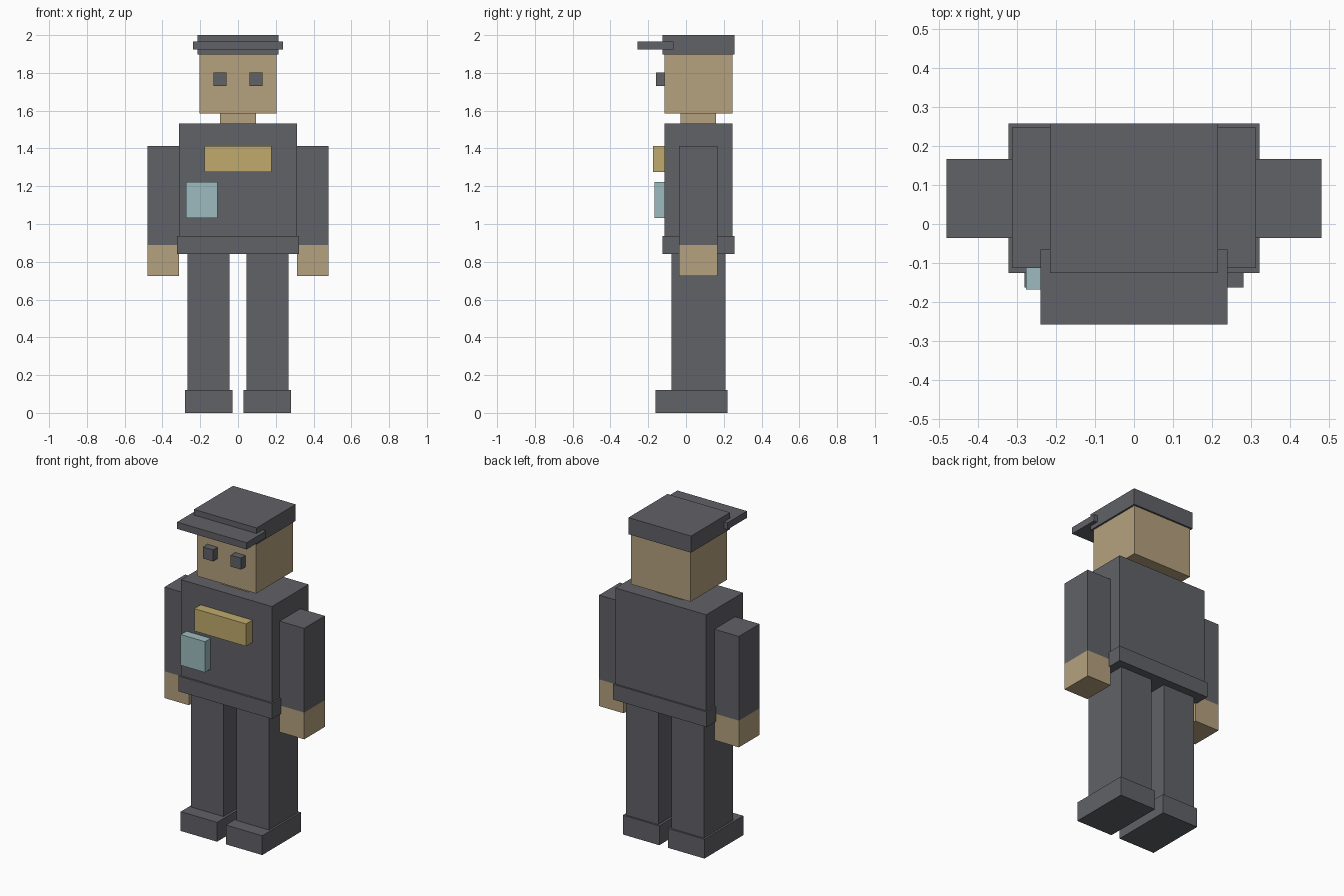
import bpy
from mathutils import Vector

default = bpy.data.objects.get("Cube")
if default:
    bpy.data.objects.remove(default, do_unlink=True)


def material(name, r, g, b):
    mat = bpy.data.materials.new(name)
    mat.use_nodes = True
    mat.diffuse_color = (r, g, b, 1)
    mat.node_tree.nodes["Principled BSDF"].inputs["Base Color"].default_value = (r, g, b, 1)
    return mat


grey = material("charcoal cloth", 0.12, 0.122, 0.136)
tan = material("tan skin", 0.46, 0.355, 0.21)
gold = material("gold plate", 0.53, 0.41, 0.155)
blue = material("pale blue badge", 0.34, 0.50, 0.52)


def box(name, mat, x, y, z):
    """Box from its (low, high) extents on each axis."""
    low, high = (Vector(c) for c in zip(x, y, z))
    bpy.ops.mesh.primitive_cube_add(size=1, location=(low + high) / 2)
    obj = bpy.context.object
    obj.name = obj.data.name = name
    for v in obj.data.vertices:
        v.co *= high - low
    obj.data.materials.append(mat)


def centred(name, mat, half, y, z):
    box(name, mat, (-half, half), y, z)


def pair(name, mat, x, y, z):
    """Left part on +x and its mirror on -x."""
    box("left_" + name, mat, x, y, z)
    box("right_" + name, mat, (-x[1], -x[0]), y, z)


body_y = (-0.113, 0.247)
trim_y = (-0.125, 0.258)
arm_y = (-0.036, 0.167)

# Legs and shoes
pair("shoe", grey, (0.03, 0.28), (-0.162, 0.219), (0, 0.12))
pair("leg", grey, (0.045, 0.268), (-0.078, 0.208), (0.12, 0.85))

# Torso and belt
centred("torso", grey, 0.312, body_y, (0.85, 1.533))
centred("belt", grey, 0.322, trim_y, (0.842, 0.937))

# Arms and hands
pair("arm", grey, (0.312, 0.48), arm_y, (0.89, 1.413))
pair("hand", tan, (0.312, 0.48), arm_y, (0.724, 0.89))

# Neck, head and eyes
centred("neck", tan, 0.094, (-0.03, 0.16), (1.533, 1.585))
centred("head", tan, 0.204, body_y, (1.585, 1.897))
pair("eye", grey, (0.06, 0.131), (-0.158, -0.113), (1.731, 1.802))

# Cap and brim
centred("cap", grey, 0.215, trim_y, (1.897, 2))
centred("cap_brim", grey, 0.239, (-0.257, -0.065), (1.923, 1.965))

# Chest plate and badge
centred("chest_plate", gold, 0.178, (-0.175, -0.113), (1.274, 1.413))
box("chest_badge", blue, (-0.276, -0.109), (-0.168, -0.113), (1.032, 1.223))
